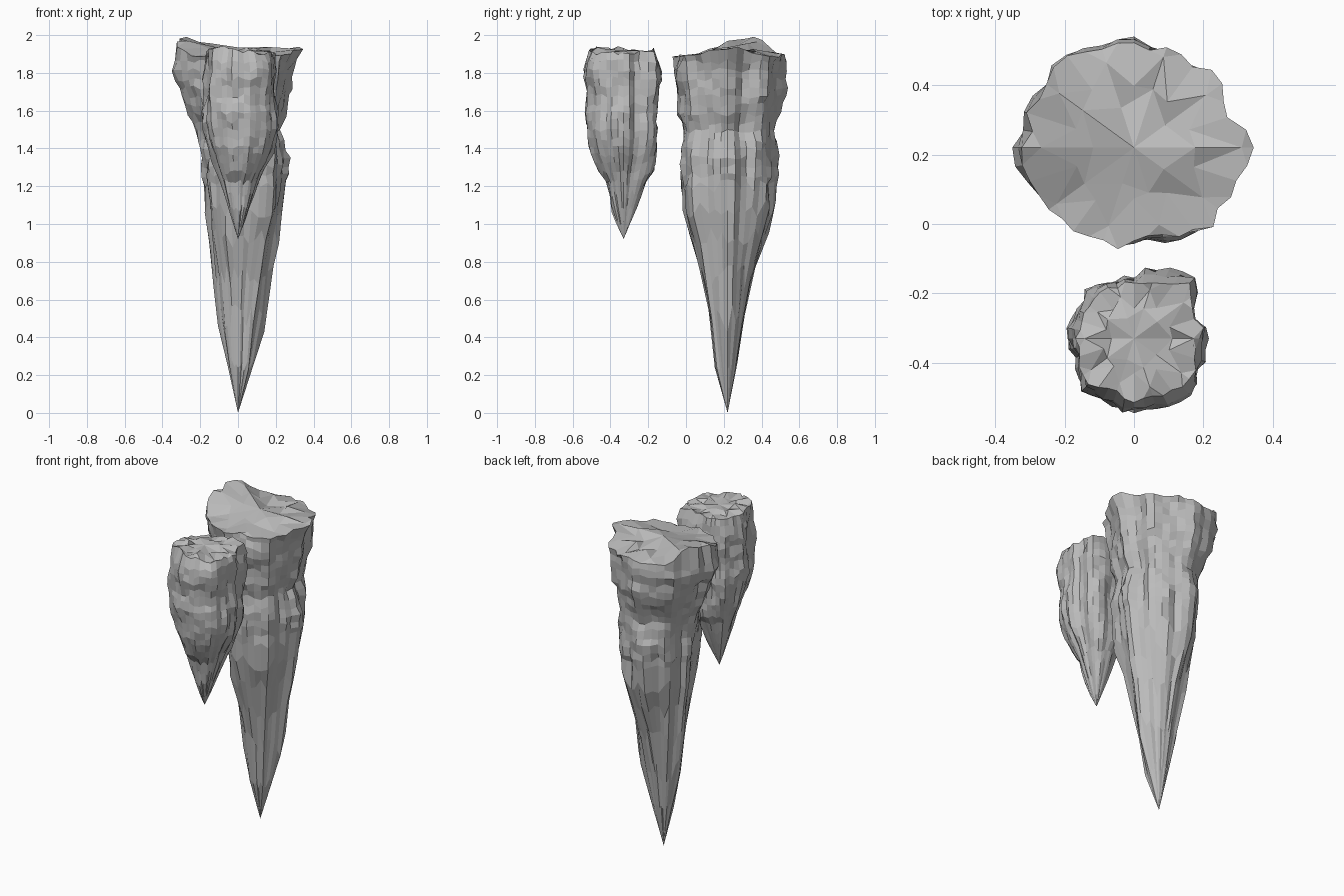
import bpy, bmesh, math, random
from mathutils import Vector, noise

if "Cube" in bpy.data.objects:
    bpy.data.objects.remove(bpy.data.objects["Cube"])

random.seed(4)
stone = bpy.data.materials.new("grey_stone")
stone.diffuse_color = (0.5, 0.5, 0.5, 1)
stone.use_nodes = True
stone.node_tree.nodes["Principled BSDF"].inputs["Base Color"].default_value = stone.diffuse_color
SEG = 40

# Profile rows: height, then reach towards +x, +y, -x, -y
BIG = [(0, 0, 0, 0, 0), (.25, .085, .05, .055, .07), (.5, .16, .09, .115, .09),
       (.8, .185, .15, .14, .145), (1.05, .235, .245, .165, .23), (1.2, .26, .26, .18, .24),
       (1.35, .275, .265, .195, .24), (1.5, .24, .255, .205, .235), (1.6, .265, .27, .27, .25),
       (1.7, .285, .31, .30, .27), (1.8, .295, .305, .335, .27), (1.93, .335, .315, .34, .28)]
SMALL = [(.92, 0, 0, 0, 0), (1.05, .05, .05, .04, .06), (1.22, .105, .115, .09, .085),
         (1.28, .125, .15, .11, .14), (1.4, .19, .16, .15, .175), (1.5, .21, .16, .18, .19),
         (1.57, .215, .15, .195, .20), (1.66, .20, .165, .18, .185), (1.76, .205, .185, .175, .205),
         (1.85, .21, .175, .17, .205), (1.92, .205, .155, .165, .175)]

# Outline radii seen from above, every 22.5 degrees from +x
BIG_OUT = [.34, .29, .315, .30, .32, .31, .325, .31, .34, .305, .30, .285, .28, .29, .325, .285]
SMALL_OUT = [.23, .20, .24, .19, .165, .17, .19, .195, .20, .19, .21, .20, .205, .215, .23, .22]


def ellipse(e, n, w, s, a):
    c, d = math.cos(a), math.sin(a)
    return 1 / math.sqrt((c / max(e if c > 0 else w, 1e-5)) ** 2
                         + (d / max(n if d > 0 else s, 1e-5)) ** 2)


def lobes(out, a):
    t = (a / (2 * math.pi) * 16) % 16
    i = int(t)
    r = out[i] + (out[(i + 1) % 16] - out[i]) * (t - i)
    return r / ellipse(out[0], out[4], out[8], out[12], a)


def profile(rows, z):
    for p, q in zip(rows, rows[1:]):
        if z <= q[0]:
            t = (z - p[0]) / (q[0] - p[0])
            return [u + (v - u) * t for u, v in zip(p[1:], q[1:])]
    return rows[-1][1:]


def stalactite(name, rows, out, cx, cy, heights, rim, cap_z, rough):
    bm = bmesh.new()
    rings = []
    z0, z1 = rows[0][0], rows[-1][0]
    for k, z in enumerate(heights):
        ring = []
        gap = z - heights[k - 1] if k else .1
        for i in range(SEG):
            a = 2 * math.pi * i / SEG
            c, s = math.cos(a), math.sin(a)
            # uneven ring heights make the long lower facets jagged
            zz = z + random.uniform(-.3, .3) * gap
            f = (zz - z0) / (z1 - z0)
            r = ellipse(*profile(rows, zz), a) * lobes(out, a)
            # rock lumps in two sizes, plus vertical flutes
            r += rough * noise.noise(Vector((c * 2.2, s * 2.2, z * 7 + cy * 9))) * min(1, f * 1.3)
            r += rough * .6 * noise.noise(Vector((c * 5, s * 5, z * 16 + cy))) * min(1, f * 1.3)
            r *= 1 + .1 * noise.noise(Vector((c * 4, s * 4, z * 1.5 + cy)))
            r *= 1 + random.uniform(-.022, .022)
            if k == len(heights) - 1:
                zz = rim(a) + random.uniform(-.01, .01)
            ring.append(bm.verts.new((cx + r * c, cy + r * s, zz)))
        rings.append(ring)
    tip = bm.verts.new((cx, cy, z0))
    for i in range(SEG):
        j = (i + 1) % SEG
        bm.faces.new((tip, rings[0][j], rings[0][i]))
        for p, q in zip(rings, rings[1:]):
            bm.faces.new((p[i], p[j], q[j], q[i]))
    # craggy, star-like broken top: each ring has half the points of the last
    outer = rings[-1]
    for fracs in ((.86, .58), (.55, .38)):
        inner = []
        for j in range(len(outer) // 2):
            v = outer[2 * j].co
            g = fracs[j % 2] + random.uniform(-.05, .05)
            base = rings[-1][j * SEG * 2 // len(outer)].co
            z = cap_z + (base.z - cap_z) * g + random.uniform(-.018, .018)
            inner.append(bm.verts.new((cx + (base.x - cx) * g, cy + (base.y - cy) * g, z)))
        n = len(inner)
        for j in range(n):
            a, b, c = outer[2 * j], outer[2 * j + 1], outer[(2 * j + 2) % (2 * n)]
            p, q = inner[j], inner[(j + 1) % n]
            if j % 2:
                bm.faces.new((a, b, q, p))
                bm.faces.new((b, c, q))
            else:
                bm.faces.new((a, b, p))
                bm.faces.new((b, c, q, p))
        outer = inner
    mid = bm.verts.new((cx, cy, cap_z))
    for i in range(len(outer)):
        bm.faces.new((mid, outer[i], outer[(i + 1) % len(outer)]))
    me = bpy.data.meshes.new(name)
    bm.to_mesh(me)
    bm.free()
    me.materials.append(stone)
    ob = bpy.data.objects.new(name, me)
    bpy.context.collection.objects.link(ob)


def bump(a, deg, width):
    d = (a - math.radians(deg) + math.pi) % (2 * math.pi) - math.pi
    return math.exp(-(d / math.radians(width)) ** 2)


# Large stalactite: long facets below, small facets above
stalactite("large_stalactite", BIG, BIG_OUT, 0, .22,
           [.25, .5, .72, .92, 1.08, 1.2] + [1.26 + .046 * i for i in range(14)] + [1.93],
           lambda a: 1.89 + .045 * bump(a, 0, 25) + .06 * bump(a, 180, 25) + .075 * bump(a, 150, 20),
           1.935, .024)

# Small stalactite: bulging body with a narrow spike below
stalactite("small_stalactite", SMALL, SMALL_OUT, 0, -.33,
           [1.0, 1.08, 1.16, 1.22] + [1.275 + .045 * i for i in range(14)] + [1.92],
           lambda a: 1.905 + .035 * bump(a, 235, 40) + .02 * bump(a, 60, 30),
           1.92, .024)
